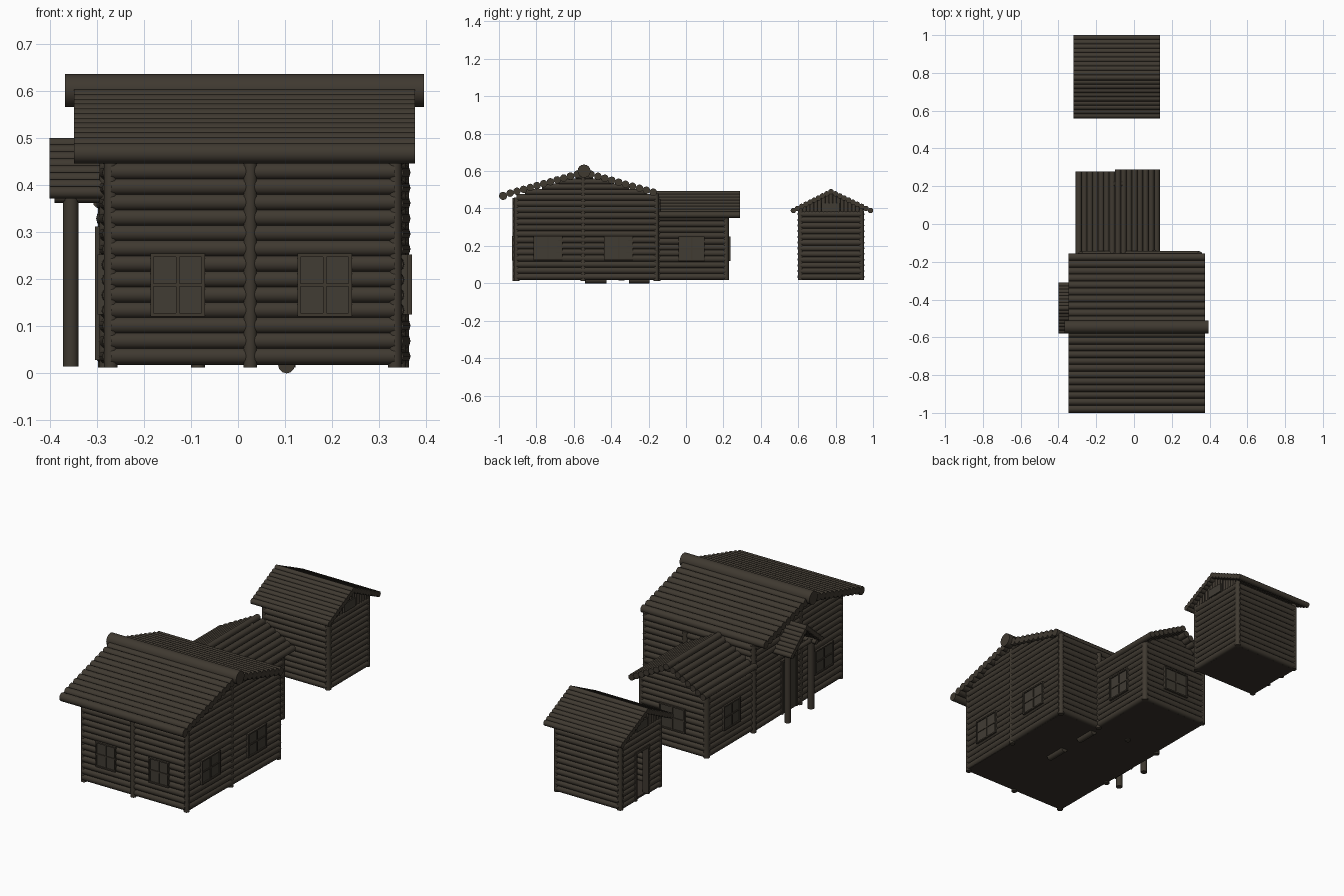
import bpy, bmesh, math
from mathutils import Vector, Matrix

if "Cube" in bpy.data.objects:
    bpy.data.objects.remove(bpy.data.objects["Cube"])


def material(name, rgb):
    m = bpy.data.materials.new(name)
    m.diffuse_color = (*rgb, 1)
    m.use_nodes = True
    m.node_tree.nodes["Principled BSDF"].inputs["Base Color"].default_value = m.diffuse_color
    return m


WOOD = material("dark log wood", (0.050, 0.041, 0.030))
PANE = material("window wood", (0.052, 0.045, 0.034))
FLOOR = material("floor wood", (0.040, 0.031, 0.024))


def finish(name, bm, mat):
    mesh = bpy.data.meshes.new(name)
    bm.to_mesh(mesh)
    bm.free()
    mesh.materials.append(mat)
    bpy.context.collection.objects.link(bpy.data.objects.new(name, mesh))


def logs(name, items, sides=12):
    """Round logs from (start, end, radius): smooth sides, sharp end caps."""
    bm = bmesh.new()
    for p, q, r in items:
        p, q = Vector(p), Vector(q)
        d = q - p
        if d.length < 0.005:
            continue
        M = Matrix.Translation((p + q) / 2) @ d.to_track_quat('Z', 'Y').to_matrix().to_4x4()
        bmesh.ops.create_cone(bm, cap_ends=True, segments=sides, radius1=r, radius2=r,
                              depth=d.length, matrix=M)
    for f in bm.faces:
        f.smooth = len(f.verts) == 4
        if not f.smooth:
            for e in f.edges:
                e.smooth = False
    finish(name, bm, WOOD)


def boxes(name, items, mat):
    """Boxes from (low corner, high corner)."""
    bm = bmesh.new()
    for lo, hi in items:
        lo, hi = Vector(lo), Vector(hi)
        M = Matrix.Translation((lo + hi) / 2) @ Matrix.Diagonal((*(hi - lo), 1))
        bmesh.ops.create_cube(bm, size=1, matrix=M)
    finish(name, bm, mat)


def wall(a, b, z0, z1, n, gap=None):
    """Stack of n logs between plan points a and b, optionally split by an opening (t0, t1, top)."""
    a, b = Vector((*a, 0)), Vector((*b, 0))
    step = (z1 - z0) / n
    out = []
    for i in range(n):
        z = Vector((0, 0, z0 + step * (i + 0.5)))
        spans = [(0, 1)]
        if gap and z.z < gap[2]:
            spans = [(0, gap[0]), (gap[1], 1)]
        out += [(a.lerp(b, s) + z, a.lerp(b, t) + z, step * 0.56) for s, t in spans]
    return out


def gable(a, b, peak, z0, z1, n):
    """Shrinking logs from wall top up to the ridge; peak is the ridge position along a-b."""
    a, b = Vector((*a, 0)), Vector((*b, 0))
    step = (z1 - z0) / n
    out = []
    for i in range(n):
        k = (i + 0.5) / n
        z = Vector((0, 0, z0 + step * (i + 0.5)))
        out.append((a.lerp(b, peak * k) + z, a.lerp(b, 1 - (1 - peak) * k) + z, step * 0.6))
    return out


def slope(axis, lo, hi, start, end, n, r):
    """Roof slope: n logs along axis, placed from start to end, each (cross position, height)."""
    out = []
    for i in range(n):
        k = i / (n - 1)
        c, z = (s + (e - s) * k for s, e in zip(start, end))
        out.append(((lo, c, z), (hi, c, z), r) if axis == 'x' else ((c, lo, z), (c, hi, z), r))
    return out


def posts(points, z0, r=0.0145):
    return [((x, y, z0), (x, y, top), r) for x, y, top in points]


def window(name, axis, side, face, c, w, z0, z1):
    """Four-pane window; axis is the wall normal, face the wall line, side its outward sign."""
    def box(u0, u1, v0, v1, depth):
        n0, n1 = sorted((face, face + side * depth))
        return ((n0, u0, v0), (n1, u1, v1)) if axis == 'x' else ((u0, n0, v0), (u1, n1, v1))
    a, b, t, mid = c - w / 2, c + w / 2, 0.007, (z0 + z1) / 2
    boxes(name + "_panes", [box(a, b, z0, z1, 0.019)], PANE)
    boxes(name + "_frame", [box(a, a + t, z0, z1, 0.025), box(b - t, b, z0, z1, 0.025),
                            box(a, b, z0, z0 + t, 0.025), box(a, b, z1 - t, z1, 0.025),
                            box(c - t / 2, c + t / 2, z0, z1, 0.023),
                            box(a, b, mid - t / 2, mid + t / 2, 0.023)], WOOD)


# ---- main house ----
FL, FR, BL, BR = (-0.27, -0.905), (0.333, -0.905), (-0.283, -0.16), (0.348, -0.16)
logs("house_front_wall", wall(FL, FR, 0.02, 0.445, 13))
logs("house_back_wall", wall(BL, BR, 0.02, 0.475, 14))
for name, a, b in (("left", FL, BL), ("right", FR, BR)):
    logs(f"house_{name}_wall", wall(a, b, 0.02, 0.475, 14))
    logs(f"house_{name}_gable", gable(a, b, 0.483, 0.475, 0.585, 4))
logs("house_posts", posts([(*FL, 0.46), (*FR, 0.46), (*BL, 0.475), (*BR, 0.48), (0.026, -0.912, 0.455),
                           (0.342, -0.55, 0.575), (-0.28, -0.55, 0.575),
                           (0.108, -0.15, 0.45), (-0.085, -0.15, 0.45)], 0.012))
logs("house_front_roof", slope('x', -0.348, 0.376, (-0.582, 0.583), (-0.94, 0.482), 11, 0.020))
logs("house_back_roof", slope('x', -0.348, 0.376, (-0.508, 0.583), (-0.175, 0.487), 10, 0.020))
logs("house_eave_log", [((-0.348, -0.978, 0.467), (0.376, -0.978, 0.467), 0.022)])
logs("house_ridge_log", [((-0.367, -0.545, 0.600), (0.395, -0.545, 0.600), 0.035)], 16)
boxes("house_floor", [((-0.28, -0.905, 0.018), (0.343, -0.16, 0.028))], FLOOR)
logs("under_floor_logs", [((0.103, -0.54, 0.018), (0.103, -0.425, 0.018), 0.018),
                          ((0.103, -0.305, 0.018), (0.103, -0.195, 0.018), 0.018)])
for i, x in enumerate((-0.128, 0.184)):
    window(f"front_window_{i}", 'y', -1, -0.905, x, 0.116, 0.121, 0.254)
for i, y in enumerate((-0.738, -0.36)):
    window(f"right_window_{i}", 'x', 1, 0.333 + 0.02 * (y + 0.905), y, 0.155, 0.125, 0.252)
window("left_window", 'x', -1, -0.273, -0.738, 0.155, 0.125, 0.252)

# ---- side porch ----
boxes("porch_door", [((-0.299, -0.495, 0.028), (-0.27, -0.385, 0.30))], PANE)
boxes("porch_door_frame", [((-0.303, y, 0.028), (-0.27, y + 0.012, 0.312)) for y in (-0.507, -0.385)]
      + [((-0.303, -0.507, 0.30), (-0.27, -0.373, 0.312))], WOOD)
logs("porch_posts", posts([(-0.355, -0.54, 0.385), (-0.355, -0.345, 0.385)], 0.015, 0.0165))
logs("porch_beams", [((-0.39, y, 0.374), (-0.28, y, 0.374), 0.012) for y in (-0.54, -0.345)]
     + [((-0.355, -0.55, 0.375), (-0.355, -0.335, 0.375), 0.012)])
for name, y in (("front", -0.567), ("back", -0.323)):
    logs(f"porch_{name}_roof", slope('x', -0.40, -0.27, (-0.445, 0.487), (y, 0.384), 8, 0.013))

# ---- annex ----
AL, AR = (-0.27, 0.213), (0.106, 0.213)
logs("annex_back_wall", wall(AL, AR, 0.02, 0.36, 11))
logs("annex_back_gable", gable(AL, AR, 0.5, 0.36, 0.475, 4))
for name, c in (("left", AL), ("right", AR)):
    logs(f"annex_{name}_wall", wall((c[0], -0.16), c, 0.02, 0.365, 11))
    window(f"annex_{name}_window", 'x', -1 if name == "left" else 1, c[0], 0.03, 0.14, 0.12, 0.25)
window("annex_back_window", 'y', 1, 0.213, -0.082, 0.15, 0.12, 0.25)
logs("annex_posts", posts([(*AL, 0.37), (*AR, 0.37)], 0.018, 0.016))
for name, x, e in (("left", -0.292, 0.277), ("right", 0.120, 0.288)):
    logs(f"annex_{name}_roof", slope('y', -0.16, e, (-0.085, 0.476), (x, 0.366), 8, 0.0165))
boxes("annex_floor", [((-0.27, -0.16, 0.018), (0.106, 0.213, 0.028))], FLOOR)

# ---- shed ----
X0, X1, Y0, Y1 = -0.27, 0.10, 0.613, 0.937
logs("shed_front_wall", wall((X0, Y0), (X1, Y0), 0.02, 0.385, 12))
logs("shed_back_wall", wall((X0, Y1), (X1, Y1), 0.02, 0.385, 12))
logs("shed_right_wall", wall((X1, Y0), (X1, Y1), 0.02, 0.385, 12))
logs("shed_left_wall", wall((X0, Y0), (X0, Y1), 0.02, 0.385, 12, (0.34, 0.66, 0.27)))
boxes("shed_door_frame", [((X0 - 0.02, y, 0.025), (X0 + 0.015, y + 0.014, 0.285)) for y in (0.715, 0.821)]
      + [((X0 - 0.02, 0.715, 0.271), (X0 + 0.015, 0.835, 0.285))], WOOD)
logs("shed_posts", posts([(x, y, 0.39) for x in (X0, X1) for y in (Y0, Y1)], 0.018, 0.015))
for name, x, s in (("left", X0, -1), ("right", X1, 1)):
    planks = []
    for i in range(17):
        y = Y0 + (Y1 - Y0) * i / 16
        planks.append(((x, y, 0.375), (x, y, 0.487 - abs(y - 0.775) * 0.52), 0.0115))
    logs(f"shed_{name}_gable", planks, 8)
    lo, hi = sorted((x, x + s * 0.016))
    boxes(f"shed_{name}_vent", [((lo, 0.725, 0.385), (hi, 0.820, 0.430))], PANE)
for name, y in (("front", 0.574), ("back", 0.986)):
    logs(f"shed_{name}_roof", slope('x', -0.32, 0.137, (0.775, 0.490), (y, 0.389), 10, 0.0145))
boxes("shed_floor", [((X0, Y0, 0.018), (X1, Y1, 0.028))], FLOOR)
